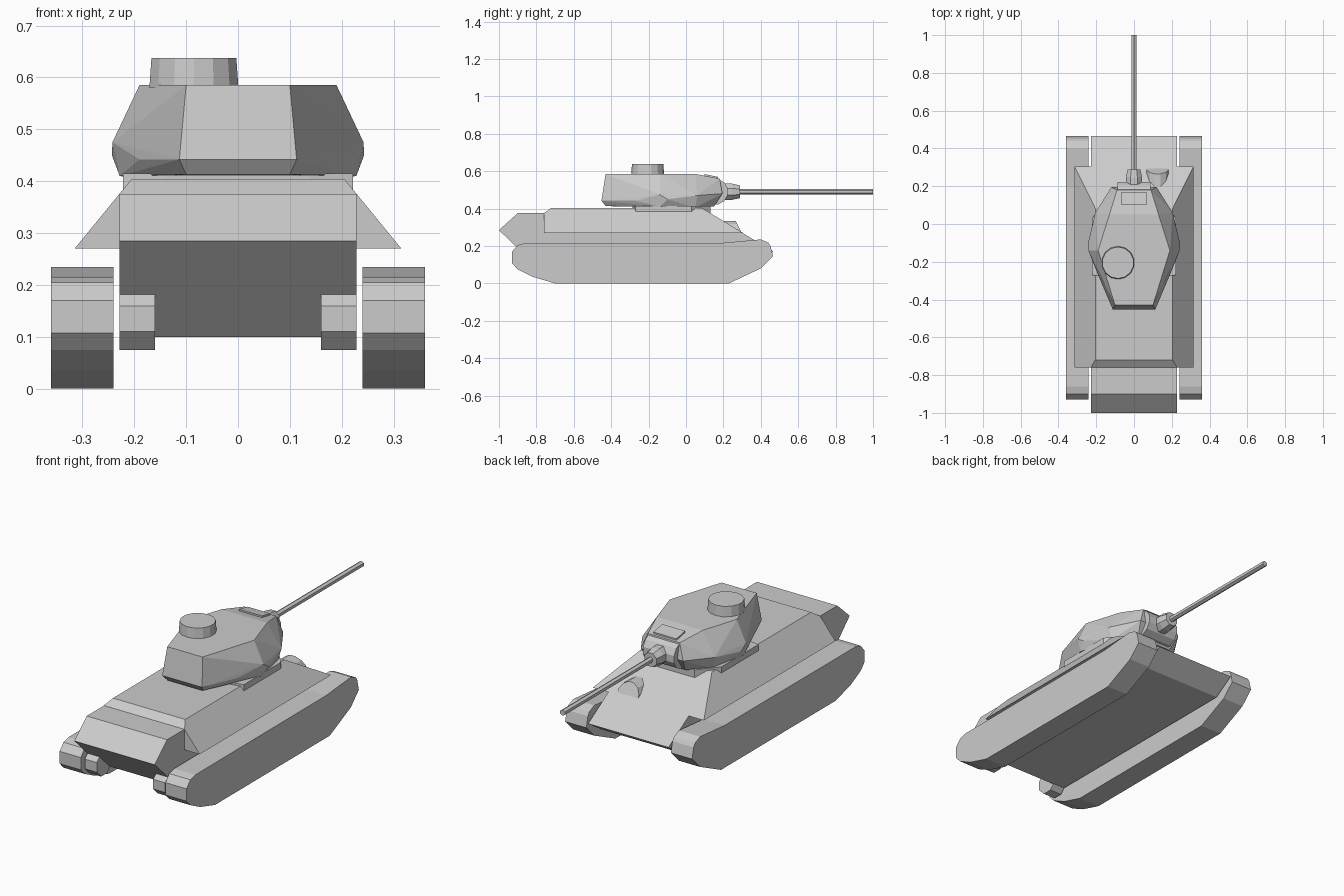
import bpy, bmesh, math
from mathutils import Vector

if "Cube" in bpy.data.objects:
    bpy.data.objects.remove(bpy.data.objects["Cube"])


def finish(bm, name):
    bmesh.ops.recalc_face_normals(bm, faces=bm.faces[:])
    me = bpy.data.meshes.new(name)
    bm.to_mesh(me)
    bm.free()
    ob = bpy.data.objects.new(name, me)
    bpy.context.collection.objects.link(ob)
    return ob


def prism(name, profile, x0, x1):
    """Extrude a (y, z) profile along x."""
    bm = bmesh.new()
    face = bm.faces.new([bm.verts.new((x0, y, z)) for y, z in profile])
    out = bmesh.ops.extrude_face_region(bm, geom=[face])["geom"]
    moved = [v for v in out if isinstance(v, bmesh.types.BMVert)]
    bmesh.ops.translate(bm, verts=moved, vec=(x1 - x0, 0, 0))
    return finish(bm, name)


def solid(name, points, mirror=False):
    """Faceted convex solid through points, optionally mirrored in x."""
    bm = bmesh.new()
    pts = list(points)
    if mirror:
        pts += [(-x, y, z) for x, y, z in pts]
    for p in pts:
        bm.verts.new(p)
    out = bmesh.ops.convex_hull(bm, input=bm.verts[:])
    unused = {g for g in out["geom_interior"] + out["geom_unused"]
              if isinstance(g, bmesh.types.BMVert)}
    bmesh.ops.delete(bm, geom=list(unused), context='VERTS')
    bmesh.ops.dissolve_limit(bm, angle_limit=math.radians(1),
                             verts=bm.verts[:], edges=bm.edges[:])
    return finish(bm, name)


def ring(center, r, n, axis):
    """Regular polygon of points around an axis."""
    c, pts = Vector(center), []
    for i in range(n):
        a = 2 * math.pi * (i + 0.5) / n
        u, v = r * math.cos(a), r * math.sin(a)
        d = {'x': (0, u, v), 'y': (u, 0, v), 'z': (u, v, 0)}[axis]
        pts.append(tuple(c + Vector(d)))
    return pts


# Tracks and rear final drives on both sides
track = [(-0.70, 0), (0.23, 0), (0.40, 0.08), (0.465, 0.145), (0.452, 0.20),
         (0.44, 0.218), (0.40, 0.235), (0.20, 0.217), (-0.86, 0.215),
         (-0.90, 0.205), (-0.93, 0.17), (-0.93, 0.107), (-0.90, 0.075),
         (-0.82, 0.035)]
for side, s in (("left", -1), ("right", 1)):
    prism(side + "_track", track, s * 0.24, s * 0.36)
    solid(side + "_final_drive",
          ring((s * 0.16, -0.855, 0.135), 0.065, 8, 'x') +
          ring((s * 0.228, -0.855, 0.135), 0.065, 8, 'x'))

# Central hull with sloped nose and pointed tail
prism("lower_hull", [(-1.0, 0.285), (-0.90, 0.375), (0.129, 0.375),
                     (0.467, 0.17), (0.36, 0.10), (-0.81, 0.10)],
      -0.228, 0.228)

# Superstructure with sloped sides
solid("upper_hull", [(0.315, -0.76, 0.27), (0.315, 0.305, 0.27),
                     (0.229, -0.76, 0.375), (0.205, -0.72, 0.404),
                     (0.205, 0.083, 0.404)], mirror=True)

# Rounded gun housing on the nose plate, front face leaning back
housing = []
for x, _, z in ring((0.125, 0, 0.275), 0.061, 12, 'y'):
    housing += [(x, 0.15, z), (x, 0.295 - 0.5 * (z - 0.275), z)]
solid("nose_gun_housing", housing)

# Turret seat
solid("turret_base", [(x, y, z) for z in (0.375, 0.415) for x, y in
                      ((0.222, -0.27), (0.222, 0.03), (0.14, 0.13),
                       (0.14, -0.285))], mirror=True)

# Turret: roof, widest belt, then undercut bottom
solid("turret",
      [(0.10, -0.43, 0.585), (0.19, -0.14, 0.585), (0.13, 0.05, 0.585),
       (0.09, 0.18, 0.560)] +
      [(0.113, -0.452, 0.442), (0.19, -0.27, 0.442), (0.242, -0.14, 0.475),
       (0.243, -0.10, 0.45), (0.205, 0.06, 0.47), (0.12, 0.195, 0.48)] +
      [(0.10, -0.43, 0.413), (0.228, -0.14, 0.41), (0.19, 0.05, 0.405),
       (0.10, 0.15, 0.412)], mirror=True)

# Commander hatch drum
solid("cupola", ring((-0.085, -0.205, 0.58), 0.088, 14, 'z') +
      ring((-0.085, -0.205, 0.637), 0.084, 14, 'z'))

# Gun mount: curved mantlet, slot cover, collar and barrel
solid("mantlet", ring((-0.088, 0.155, 0.49), 0.07, 12, 'x') +
      ring((0.088, 0.155, 0.49), 0.07, 12, 'x'))
solid("mantlet_cover", [(x, y, z) for x in (-0.065, 0.065) for y, z in
                        ((0.10, 0.56), (0.10, 0.584), (0.17, 0.55),
                         (0.17, 0.570))])
solid("gun_collar", ring((0, 0.20, 0.49), 0.047, 8, 'y') +
      ring((0, 0.245, 0.49), 0.047, 8, 'y') +
      ring((0, 0.288, 0.49), 0.037, 8, 'y'))
solid("gun_barrel", ring((0, 0.25, 0.49), 0.015, 6, 'y') +
      ring((0, 1.0, 0.49), 0.015, 6, 'y'))
